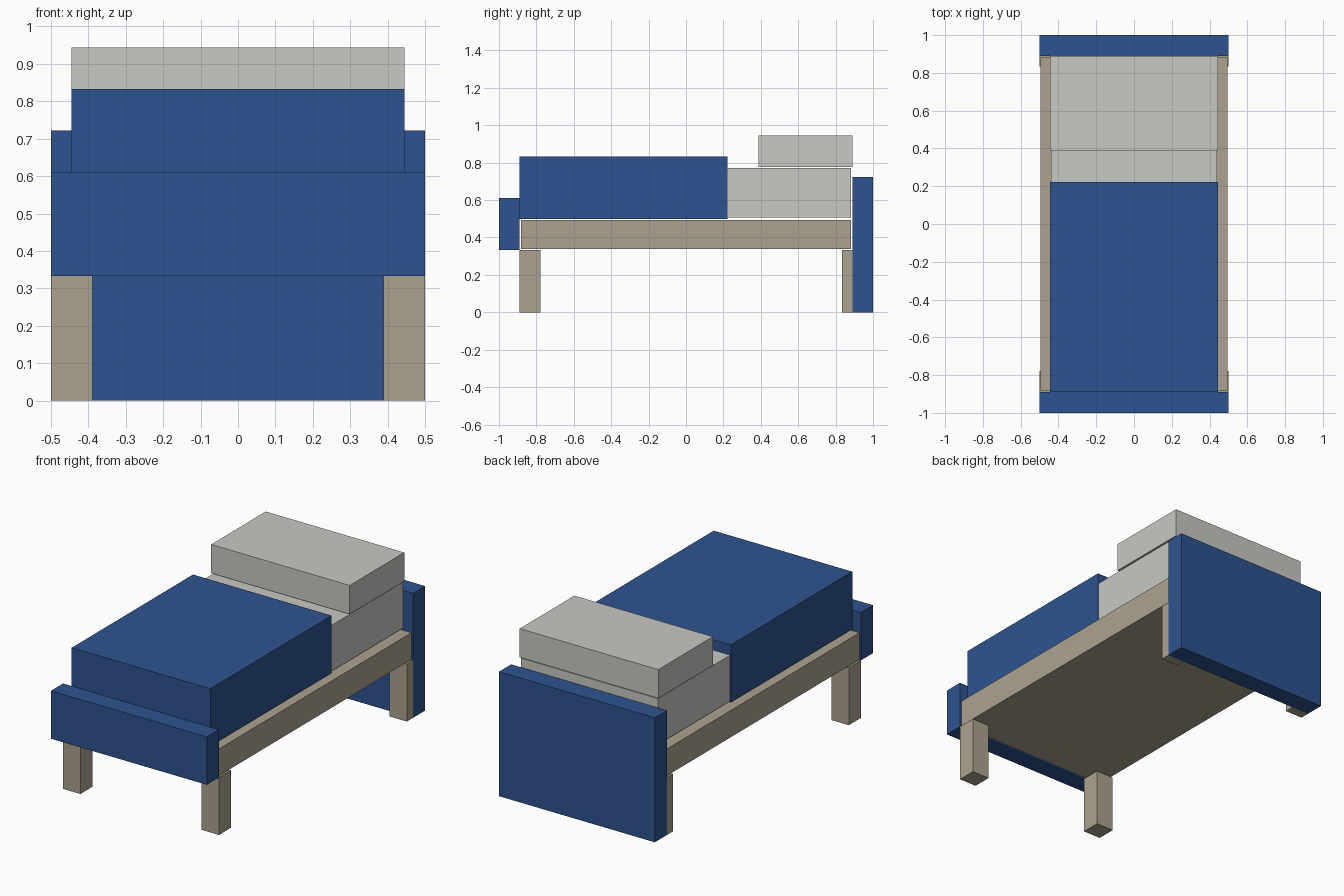
import bpy
import bmesh

if "Cube" in bpy.data.objects:
    bpy.data.objects.remove(bpy.data.objects["Cube"])

U = 1 / 18    # modelling unit: the bed is 36 units long
GAP = 0.1     # small inset that keeps frame and mattress clear of neighbours


def material(name, rgb):
    m = bpy.data.materials.new(name)
    m.diffuse_color = (*rgb, 1)
    m.use_nodes = True
    m.node_tree.nodes["Principled BSDF"].inputs["Base Color"].default_value = m.diffuse_color
    return m


blue = material("blue fabric", (0.027, 0.086, 0.275))
wood = material("pale wood", (0.413, 0.366, 0.279))
linen = material("light grey linen", (0.578, 0.578, 0.552))


def box(name, x, y, z, mat, inset=0):
    """Box from (min, max) ranges in units, optionally shrunk on every side."""
    ranges = [(a + inset, b - inset) for a, b in (x, y, z)]
    bm = bmesh.new()
    bmesh.ops.create_cube(bm, size=1)
    for v in bm.verts:
        v.co = [U * (a if c < 0 else b) for c, (a, b) in zip(v.co, ranges)]
    mesh = bpy.data.meshes.new(name)
    bm.to_mesh(mesh)
    bm.free()
    mesh.materials.append(mat)
    obj = bpy.data.objects.new(name, mesh)
    bpy.context.collection.objects.link(obj)
    return obj


# End boards
box("headboard", (-9, 9), (16, 18), (0, 13), blue)
box("footboard", (-9, 9), (-18, -16), (6, 11), blue)

# Frame and mattress
box("bed_frame", (-9, 9), (-16, 16), (6, 9), wood, GAP)
box("mattress", (-8, 8), (-16, 16), (9, 14), linen, GAP)

# Bedding
box("blanket", (-8, 8), (-16, 4), (9, 15), blue)
box("pillow", (-8, 8), (7, 16), (14, 17), linen)

# Legs, one pair at each end
for side, x in (("left", (-9, -7)), ("right", (7, 9))):
    box(f"front_leg_{side}", x, (-16, -14), (0, 6), wood)
    box(f"back_leg_{side}", x, (15, 16), (0, 6), wood)
